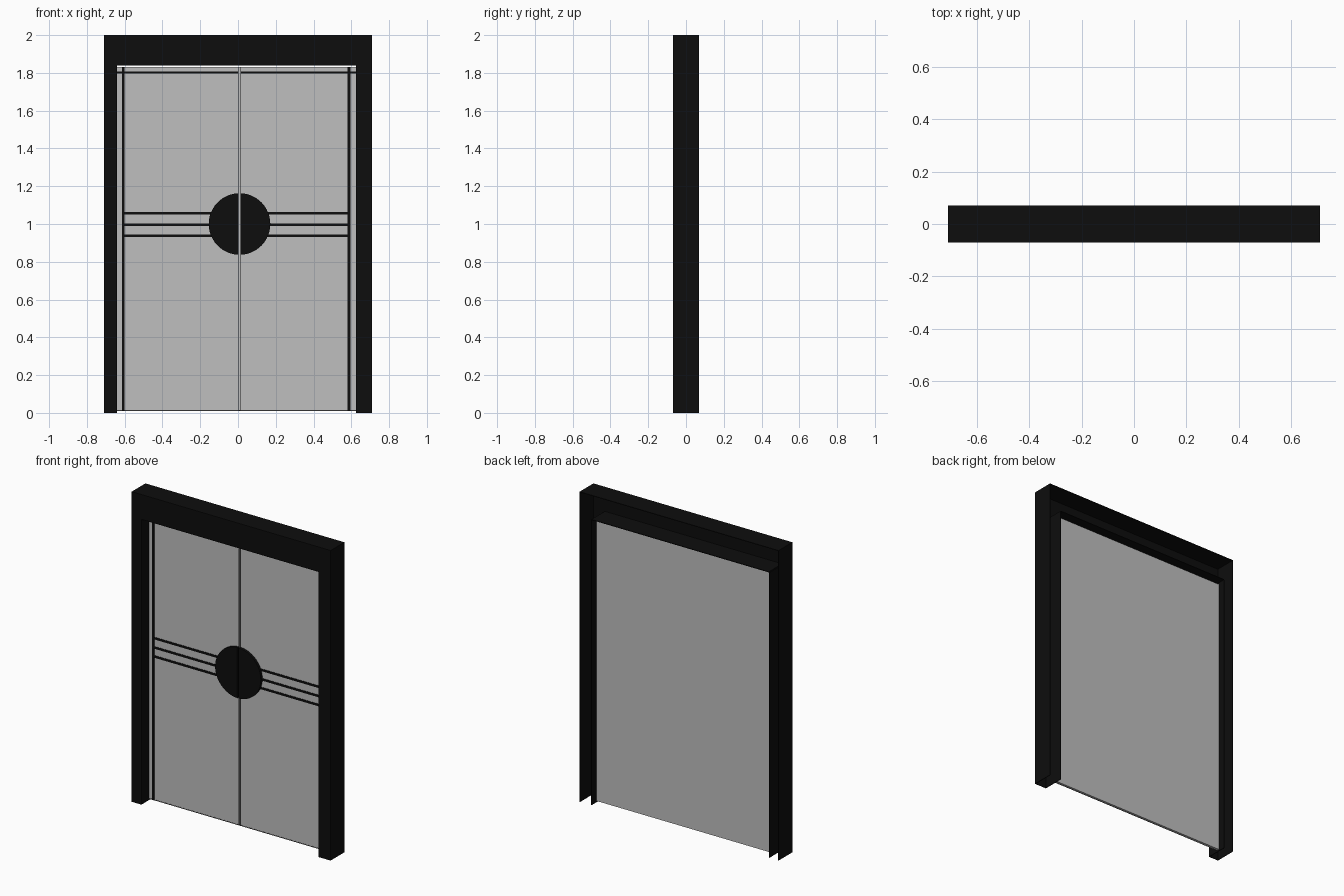
import bpy, bmesh, math

cube = bpy.data.objects.get("Cube")
if cube:
    bpy.data.objects.remove(cube, do_unlink=True)


def material(name, value):
    m = bpy.data.materials.new(name)
    m.use_nodes = True
    colour = (value, value, value, 1)
    m.diffuse_color = colour
    m.node_tree.nodes["Principled BSDF"].inputs["Base Color"].default_value = colour
    return m


BLACK = material("black", 0.004)
GREY = material("light_grey", 0.52)
DARK = material("dark_grey", 0.08)


def add_object(name, bm, mat):
    bmesh.ops.recalc_face_normals(bm, faces=bm.faces)
    mesh = bpy.data.meshes.new(name)
    bm.to_mesh(mesh)
    bm.free()
    mesh.materials.append(mat)
    ob = bpy.data.objects.new(name, mesh)
    bpy.context.collection.objects.link(ob)
    return ob


def box(name, mat, x, y, z):
    """Box from (low, high) ranges on each axis."""
    bm = bmesh.new()
    bmesh.ops.create_cube(bm, size=1)
    for v in bm.verts:
        v.co = [r[0] + (c + 0.5) * (r[1] - r[0]) for c, r in zip(v.co, (x, y, z))]
    return add_object(name, bm, mat)


W, D, H, T = 0.71, 0.07, 2.0, 0.004      # outer frame size and sheet thickness
LEFT, RIGHT, HEAD = 0.625, -0.64, 1.84   # opening
SEAM = 0.008
FACE, CORE, BACK = 0.005, 0.012, 0.022   # door depths
BOTTOM, TOP = 0.01, 1.83

# Hollow sheet frame, open at the back
for side, s, inner in (("left", 1, LEFT), ("right", -1, RIGHT)):
    outer = s * W
    box(side + "_jamb_front", BLACK, sorted((inner, outer)), (-D, -D + T), (0, H))
    box(side + "_jamb_outer_wall", BLACK, sorted((outer - s * T, outer)), (-D, D), (0, H))
    box(side + "_jamb_inner_return", BLACK, sorted((inner, inner + s * T)), (-D, D), (0, HEAD))
box("header_front", BLACK, (RIGHT, LEFT), (-D, -D + T), (HEAD, H))
box("header_top", BLACK, (-W, W), (-D, D), (H - T, H))
box("header_underside", BLACK, (RIGHT, LEFT), (-D, D), (HEAD, HEAD + T))

# Door backing, seen at the bottom of the centre groove
box("door_backing", GREY, (RIGHT, LEFT), (CORE, BACK), (BOTTOM, TOP))
box("door_bottom_edge", DARK, (RIGHT, LEFT), (FACE - 0.001, CORE), (BOTTOM, BOTTOM + 0.005))


def half_disc(name, s, gap, radius, z, y):
    """Half of a round plate, cut along the centre seam."""
    bm = bmesh.new()
    start = math.asin(gap / radius)
    n = 24
    ring = []
    for i in range(n + 1):
        a = start + (math.pi - 2 * start) * i / n
        ring.append(bm.verts.new((SEAM + s * radius * math.sin(a), y[0], z + radius * math.cos(a))))
    face = bm.faces.new(ring)
    ext = bmesh.ops.extrude_face_region(bm, geom=[face])
    for v in ext["geom"]:
        if isinstance(v, bmesh.types.BMVert):
            v.co.y = y[1]
    return add_object(name, bm, BLACK)


# Two leaves, each with edge strip, rails and half a disc
for side, s, edge, strip in (("left", 1, LEFT, 0.588), ("right", -1, RIGHT, -0.608)):
    seam = SEAM + s * 0.006
    proud = (FACE - 0.003, FACE + 0.001)
    box(side + "_leaf", GREY, sorted((seam, edge)), (FACE, CORE), (BOTTOM, TOP))
    box(side + "_seam_edge", DARK, sorted((seam - s * 0.001, seam + s * 0.003)),
        (FACE - 0.001, CORE), (BOTTOM, TOP))
    box(side + "_edge_strip", BLACK, (strip - 0.007, strip + 0.007), proud, (BOTTOM, TOP))
    box(side + "_top_strip", BLACK, sorted((seam + s * 0.003, edge)), proud, (1.798, 1.808))
    for i, z in enumerate((0.938, 0.996, 1.056)):
        box(f"{side}_rail_{i + 1}", BLACK, sorted((SEAM + s * 0.1, strip)), proud,
            (z - 0.007, z + 0.007))
    half_disc(side + "_half_disc", s, 0.005, 0.163, 1.0, (-0.012, FACE + 0.001))
